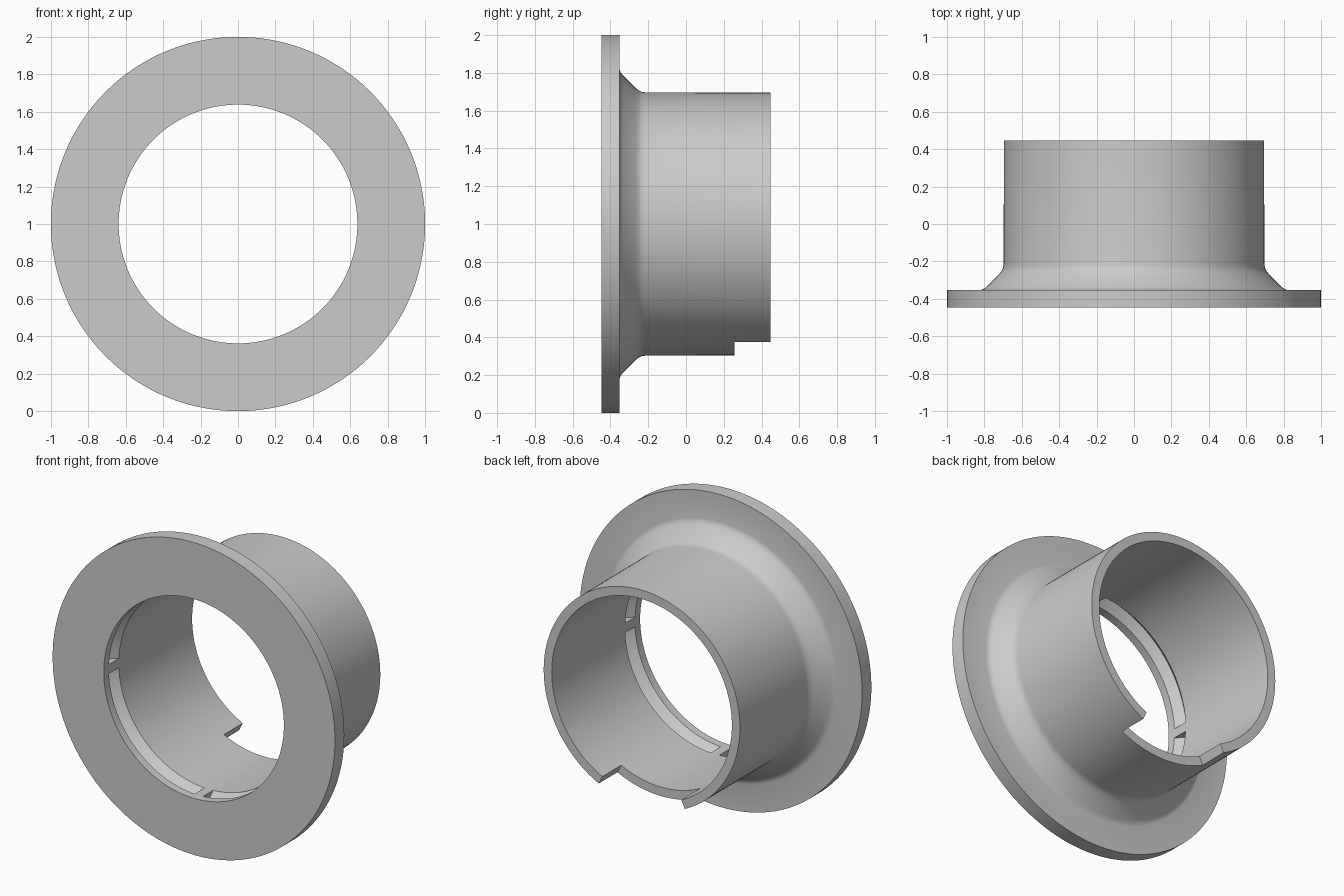
import bpy, bmesh, math

# Remove the default object
if "Cube" in bpy.data.objects:
    bpy.data.objects.remove(bpy.data.objects["Cube"], do_unlink=True)

AXIS_Z = 1.0
SEGMENTS = 144

grey = bpy.data.materials.new("light_grey")
grey.use_nodes = True
colour = (0.6, 0.6, 0.6, 1)
grey.diffuse_color = colour
grey.node_tree.nodes["Principled BSDF"].inputs["Base Color"].default_value = colour


def revolve(name, profile, start=0, end=360, steps=SEGMENTS):
    """Turn a closed (radius, y) profile about the y axis; angles in degrees from +x."""
    full = end - start >= 360
    bm = bmesh.new()
    rings = []
    for i in range(steps if full else steps + 1):
        a = math.radians(start + (end - start) * i / steps)
        rings.append([bm.verts.new((r * math.cos(a), y, AXIS_Z + r * math.sin(a)))
                      for r, y in profile])
    n = len(profile)
    for i in range(steps):
        here, there = rings[i], rings[(i + 1) % len(rings)]
        for j in range(n):
            k = (j + 1) % n
            bm.faces.new((here[j], here[k], there[k], there[j]))
    if not full:
        bm.faces.new(rings[0])
        bm.faces.new(rings[-1])
    bmesh.ops.recalc_face_normals(bm, faces=bm.faces)
    mesh = bpy.data.meshes.new(name)
    bm.to_mesh(mesh)
    bm.free()
    mesh.materials.append(grey)
    obj = bpy.data.objects.new(name, mesh)
    bpy.context.collection.objects.link(obj)
    return obj


# Flange, rounded shoulder and tube in one turned section
bushing = revolve("flanged_bushing", [
    (0.638, -0.447), (1.0, -0.447), (1.0, -0.353),
    (0.825, -0.353), (0.808, -0.349), (0.79, -0.337),
    (0.722, -0.269), (0.708, -0.252), (0.7, -0.236), (0.697, -0.215),
    (0.695, 0.447), (0.638, 0.447)])

# V-shaped inner groove in four arcs, leaving four narrow bridges
BRIDGE = 2.7
groove = [(0.6, -0.395), (0.638, -0.395), (0.685, -0.345),
          (0.638, -0.295), (0.6, -0.295)]
cutters = [revolve("groove_cutter", groove, q * 90 + BRIDGE, q * 90 + 90 - BRIDGE, 34)
           for q in range(4)]

# Notch in the underside of the tube's rear end
NOTCH = 26
cutters.append(revolve("notch_cutter",
                       [(0.55, 0.257), (0.8, 0.257), (0.8, 0.6), (0.55, 0.6)],
                       270 - NOTCH, 270 + NOTCH, 20))

# Cut, then bake the result and discard the cutters
for cutter in cutters:
    cutter.hide_render = True
    mod = bushing.modifiers.new("cut", 'BOOLEAN')
    mod.operation = 'DIFFERENCE'
    mod.solver = 'EXACT'
    mod.object = cutter
bpy.context.view_layer.update()
evaluated = bushing.evaluated_get(bpy.context.evaluated_depsgraph_get())
baked = bpy.data.meshes.new_from_object(evaluated)
bushing.modifiers.clear()
bushing.data = baked
for cutter in cutters:
    bpy.data.objects.remove(cutter, do_unlink=True)

# Smooth curved walls, crisp edges
bpy.ops.object.select_all(action='DESELECT')
bushing.select_set(True)
bpy.context.view_layer.objects.active = bushing
bpy.ops.object.shade_smooth_by_angle(angle=math.radians(25))
